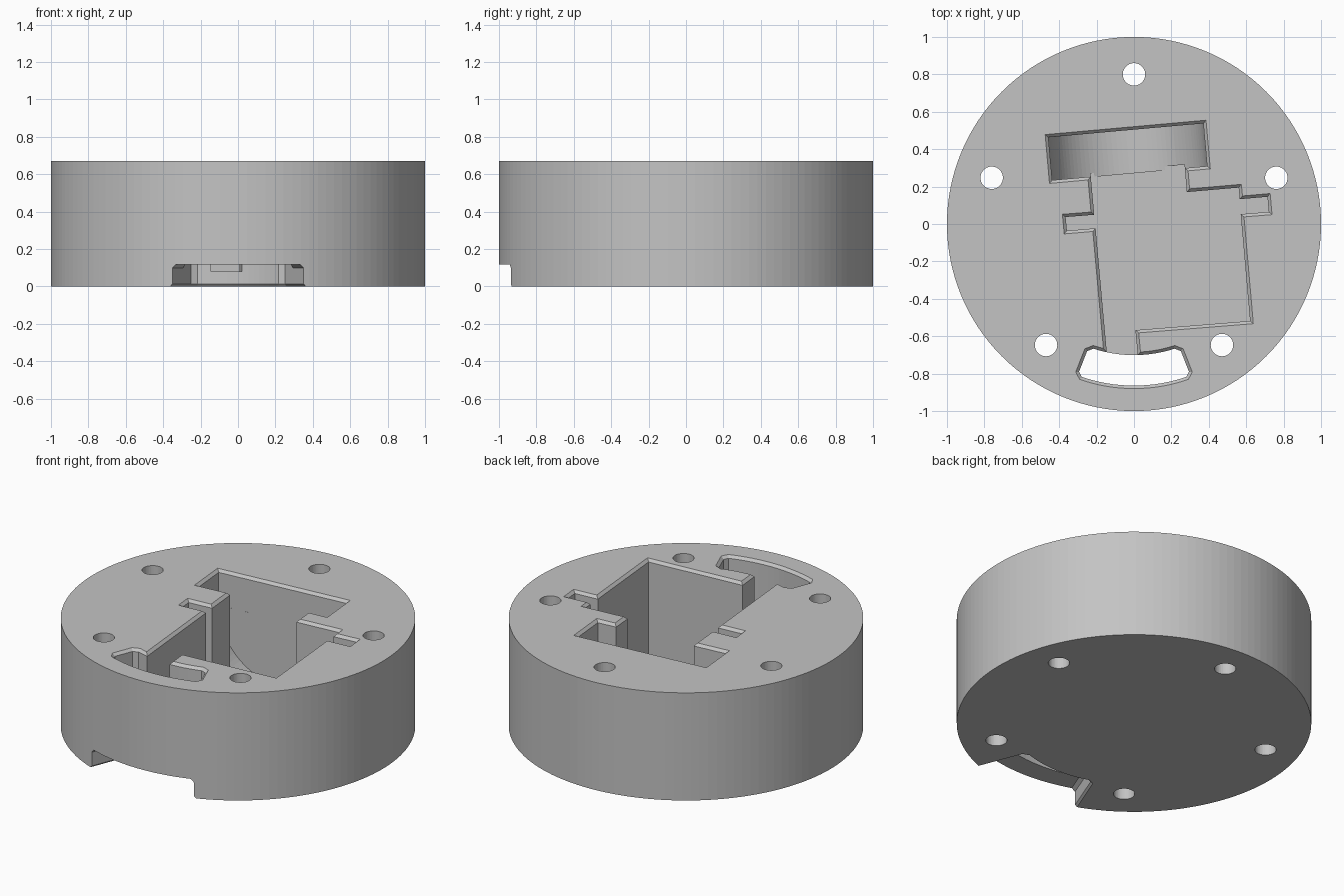
import bpy, bmesh, math
from math import sin, cos, radians
from mathutils import Vector

if "Cube" in bpy.data.objects:
    bpy.data.objects.remove(bpy.data.objects["Cube"], do_unlink=True)

HEIGHT = 0.67
CHAMFER = 0.016

grey = bpy.data.materials.new("plain grey")
grey.use_nodes = True
colour = (0.55, 0.55, 0.55, 1)
grey.diffuse_color = colour
grey.node_tree.nodes["Principled BSDF"].inputs["Base Color"].default_value = colour


def inset(points, d):
    """Move every side of a counter-clockwise outline inwards by d."""
    result = []
    for i, p in enumerate(points):
        p = Vector(p)
        a = (p - Vector(points[i - 1])).normalized()
        b = (Vector(points[(i + 1) % len(points)]) - p).normalized()
        na, nb = Vector((-a.y, a.x)), Vector((-b.y, b.x))
        result.append(p + (na + nb) * d / (1 + na.dot(nb)))
    return result


def loft(name, outline, layers):
    """Solid through copies of the outline; layers are (z, inset), bottom up."""
    bm = bmesh.new()
    rings = [[bm.verts.new((p[0], p[1], z)) for p in inset(outline, d)] for z, d in layers]
    n = len(outline)
    for low, high in zip(rings, rings[1:]):
        for i in range(n):
            j = (i + 1) % n
            bm.faces.new((low[i], low[j], high[j], high[i]))
    bm.faces.new(rings[0][::-1])
    bm.faces.new(rings[-1])
    mesh = bpy.data.meshes.new(name)
    bm.to_mesh(mesh)
    bm.free()
    obj = bpy.data.objects.new(name, mesh)
    bpy.context.collection.objects.link(obj)
    mesh.materials.append(grey)
    return obj


def circle(x, y, r, n):
    return [(x + r * cos(2 * math.pi * i / n), y + r * sin(2 * math.pi * i / n)) for i in range(n)]


def cut(body, cutter):
    cutter.hide_render = True
    mod = body.modifiers.new("cut", "BOOLEAN")
    mod.operation = "DIFFERENCE"
    mod.solver = "EXACT"
    mod.object = cutter
    bpy.context.view_layer.objects.active = body
    bpy.ops.object.modifier_apply(modifier=mod.name)
    bpy.data.objects.remove(cutter, do_unlink=True)


def pocket_layers(floor):
    """Straight walls with a chamfered rim at the top face."""
    return [(floor, CHAMFER), (HEIGHT - CHAMFER, CHAMFER), (HEIGHT, 0), (HEIGHT + 0.1, 0)]


def polar(r, degrees):
    """Point at radius r, measured from the front direction."""
    return (r * sin(radians(degrees)), -r * cos(radians(degrees)))


def sector(outer, clip):
    """Ring sector at the front with clipped corners."""
    half, inner = 21.5, 0.685
    pts = [polar(outer, -half + clip + (2 * half - 2 * clip) * i / 16) for i in range(17)]
    pts += [polar(outer - 0.03, half), polar(inner + 0.032, half)]
    pts += [polar(inner, 18.5 - 37 * i / 16) for i in range(17)]
    pts += [polar(inner + 0.032, -half), polar(outer - 0.03, -half)]
    return pts


# Round body
body = loft("round_base", circle(0, 0, 1, 128), [(0, 0), (HEIGHT, 0)])

# Main component pocket with side tabs and a channel to the front slot
main_outline = [
    (-0.155, -0.76), (0.042, -0.76), (0.025, -0.582), (0.638, -0.533),
    (0.588, 0.038), (0.738, 0.05), (0.728, 0.163), (0.58, 0.15), (0.574, 0.212),
    (0.297, 0.188), (0.285, 0.335), (-0.25, 0.285), (-0.23, 0.064),
    (-0.383, 0.052), (-0.373, -0.053), (-0.22, -0.04)]
cut(body, loft("pocket_cutter", main_outline, pocket_layers(0.08)))

# Rear pocket: straight walls above a round-bottomed trough
rear = [(-0.452, 0.217), (0.408, 0.295), (0.385, 0.555), (-0.475, 0.478)]
cut(body, loft("rear_cutter", rear, pocket_layers(0.45)))
a, b, c, d = [Vector((p[0], p[1], 0)) for p in inset(rear, CHAMFER)]
trough = loft("trough_cutter", circle(0, 0, 1, 96), [(0, 0), (1, 0)])
radius = (b - a).length / 2
front_mid, back_mid = (a + b) / 2, (c + d) / 2
along = (b - a).normalized()
for v in trough.data.vertices:
    base = front_mid.lerp(back_mid, v.co.z)
    x, y = v.co.x, v.co.y
    v.co = base + along * x * radius + Vector((0, 0, 0.45 + y * radius))
bm = bmesh.new()
bm.from_mesh(trough.data)
bmesh.ops.recalc_face_normals(bm, faces=bm.faces)
# Keep the lower half, with a small overlap into the straight walls
cut_geom = bm.verts[:] + bm.edges[:] + bm.faces[:]
bmesh.ops.bisect_plane(bm, geom=cut_geom, plane_co=(0, 0, 0.46),
                       plane_no=(0, 0, 1), clear_outer=True)
bmesh.ops.holes_fill(bm, edges=[e for e in bm.edges if e.is_boundary])
bmesh.ops.recalc_face_normals(bm, faces=bm.faces)
bm.to_mesh(trough.data)
bm.free()
cut(body, trough)

# Curved slot at the front, running down into the bottom notch
cut(body, loft("slot_cutter", sector(0.88, 2.2), pocket_layers(0.06)))
cut(body, loft("notch_cutter", sector(1.15, 1.0),
               [(-0.1, 0.004), (0, 0.004), (0.012, CHAMFER), (0.098, CHAMFER), (0.118, 0.036)]))

# Five screw holes
for i in range(5):
    angle = radians(90 + 72 * i)
    cut(body, loft("hole_cutter", circle(0.8 * cos(angle), 0.8 * sin(angle), 0.06, 40),
                   [(-0.1, 0), (HEIGHT + 0.1, 0)]))
